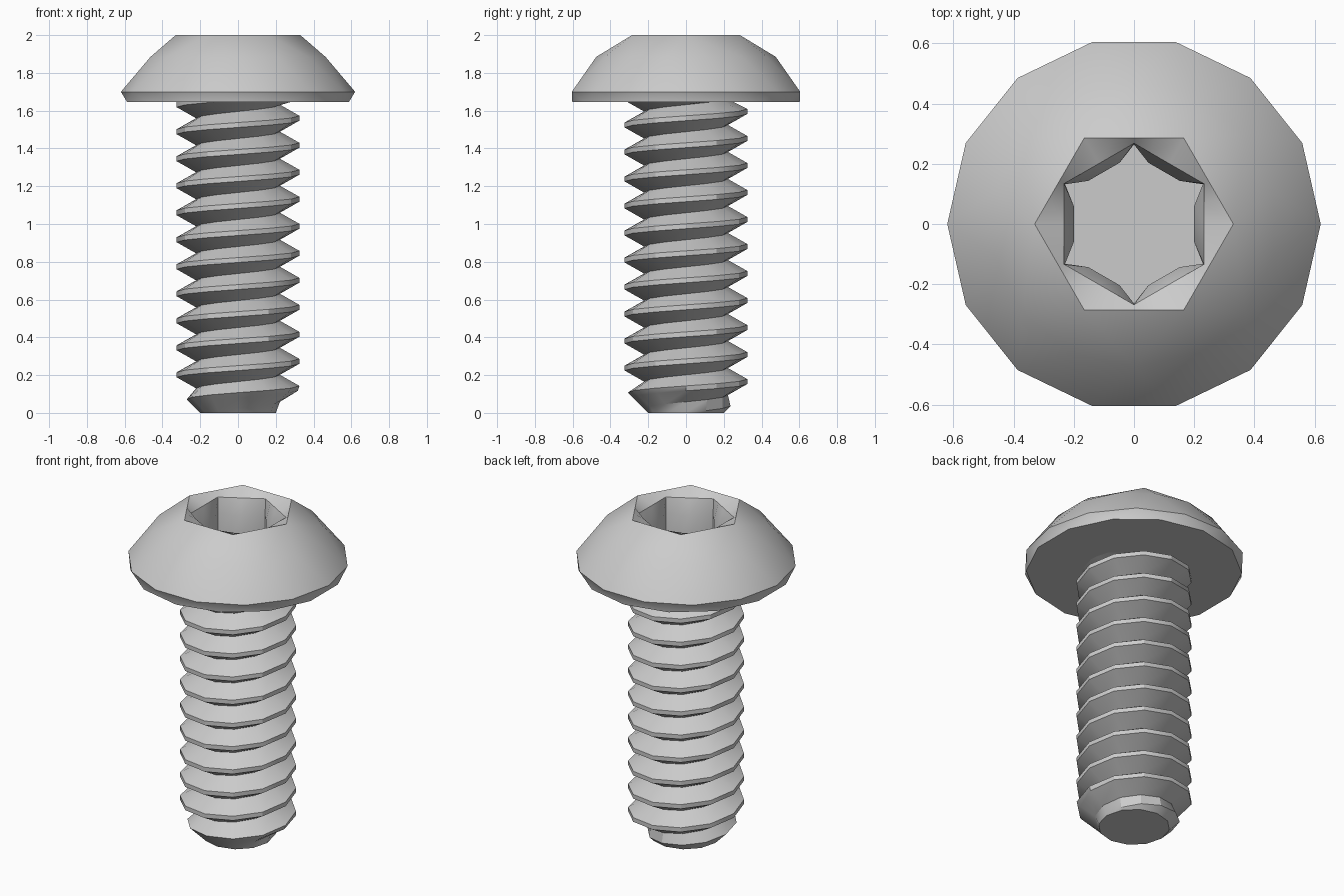
import bpy, bmesh
from math import sin, cos, pi, radians

if "Cube" in bpy.data.objects:
    bpy.data.objects.remove(bpy.data.objects["Cube"], do_unlink=True)

steel = bpy.data.materials.new("grey steel")
steel.use_nodes = True
grey = (0.6, 0.6, 0.6, 1)
steel.diffuse_color = grey
steel.node_tree.nodes["Principled BSDF"].inputs["Base Color"].default_value = grey


def finish(bm, name, angle):
    mesh = bpy.data.meshes.new(name)
    bm.to_mesh(mesh)
    bm.free()
    obj = bpy.data.objects.new(name, mesh)
    bpy.context.collection.objects.link(obj)
    mesh.materials.append(steel)
    bpy.ops.object.select_all(action="DESELECT")
    obj.select_set(True)
    bpy.context.view_layer.objects.active = obj
    bpy.ops.object.shade_smooth_by_angle(angle=radians(angle))


def polar(r, a, z):
    return (r * cos(a), r * sin(a), z)


def skin(bm, rows):
    """Join successive rows of vertices, facing outward when rows rise."""
    for low, high in zip(rows, rows[1:]):
        for i in range(len(low) - 1):
            bm.faces.new((low[i], low[i + 1], high[i + 1], high[i]))


# Domed head: a faceted hull with a zigzag rim and an open hexagonal top
SIDES = 14
STEP = 2 * pi / SIDES
bm = bmesh.new()
for i in range(6):
    bm.verts.new(polar(0.33, i * pi / 3, 2))
for radius, z, shift in ((0.475, 1.885, 0), (0.62, 1.70, 0.5), (0.602, 1.645, 0)):
    for i in range(SIDES):
        bm.verts.new(polar(radius, -pi / 2 + (i + shift) * STEP, z))
bmesh.ops.convex_hull(bm, input=bm.verts[:])
bmesh.ops.recalc_face_normals(bm, faces=bm.faces[:])
top = [f for f in bm.faces if f.normal.z > 0.99 and f.calc_center_median().z > 1.99]
bmesh.ops.delete(bm, geom=top, context="FACES")
finish(bm, "head", 35)

# Six-lobed drive recess: hexagonal lip, steep lead-in, star socket, floor
VALLEY = radians(16.7)
bm = bmesh.new()


def recess_ring(kind, z):
    ring = []
    for sector in range(6):
        for t in (0, VALLEY, pi / 6, pi / 3 - VALLEY):
            off = min(t, pi / 3 - t)
            if kind == "lip":
                r = 0.33 * cos(pi / 6) / cos(pi / 6 - t)
            elif kind == "hex":
                r = 0.232 / cos(off)
            else:
                r = 0.264 if t == pi / 6 else 0.2 / cos(off)
            ring.append(bm.verts.new(polar(r, sector * pi / 3 + t, z)))
    return ring


rings = [recess_ring("lip", 2), recess_ring("hex", 1.965),
         recess_ring("star", 1.87), recess_ring("star", 1.72)]
skin(bm, [ring + ring[:1] for ring in rings])
bm.faces.new(rings[-1])
finish(bm, "drive_recess", 25)

# Threaded shank: right-handed V thread with a chamfered tip
PITCH, SEGMENTS, TOP = 0.143, 12, 1.66
CREST, ROOT, TIP = 0.325, 0.222, 0.2
bm = bmesh.new()
rows = []
for turn in range(-2, 13):
    crest_z = 0.13 + turn * PITCH
    for radius, dz in ((ROOT, -PITCH / 2), (CREST, -0.013), (CREST, 0.013)):
        row = []
        for i in range(SEGMENTS + 1):
            z = min(max(crest_z + dz + PITCH * i / SEGMENTS, 0), TOP)
            r = min(radius, TIP + z)
            row.append(bm.verts.new(polar(r, 2 * pi * i / SEGMENTS, z)))
        rows.append(row)
skin(bm, rows)
bmesh.ops.remove_doubles(bm, verts=bm.verts[:], dist=0.0005)
bmesh.ops.dissolve_degenerate(bm, edges=bm.edges[:], dist=0.0005)
finish(bm, "threaded_shank", 30)

# Flat end of the shank
bm = bmesh.new()
bm.faces.new([bm.verts.new(polar(TIP, -2 * pi * i / SEGMENTS, 0))
              for i in range(SEGMENTS)])
finish(bm, "shank_end", 30)
